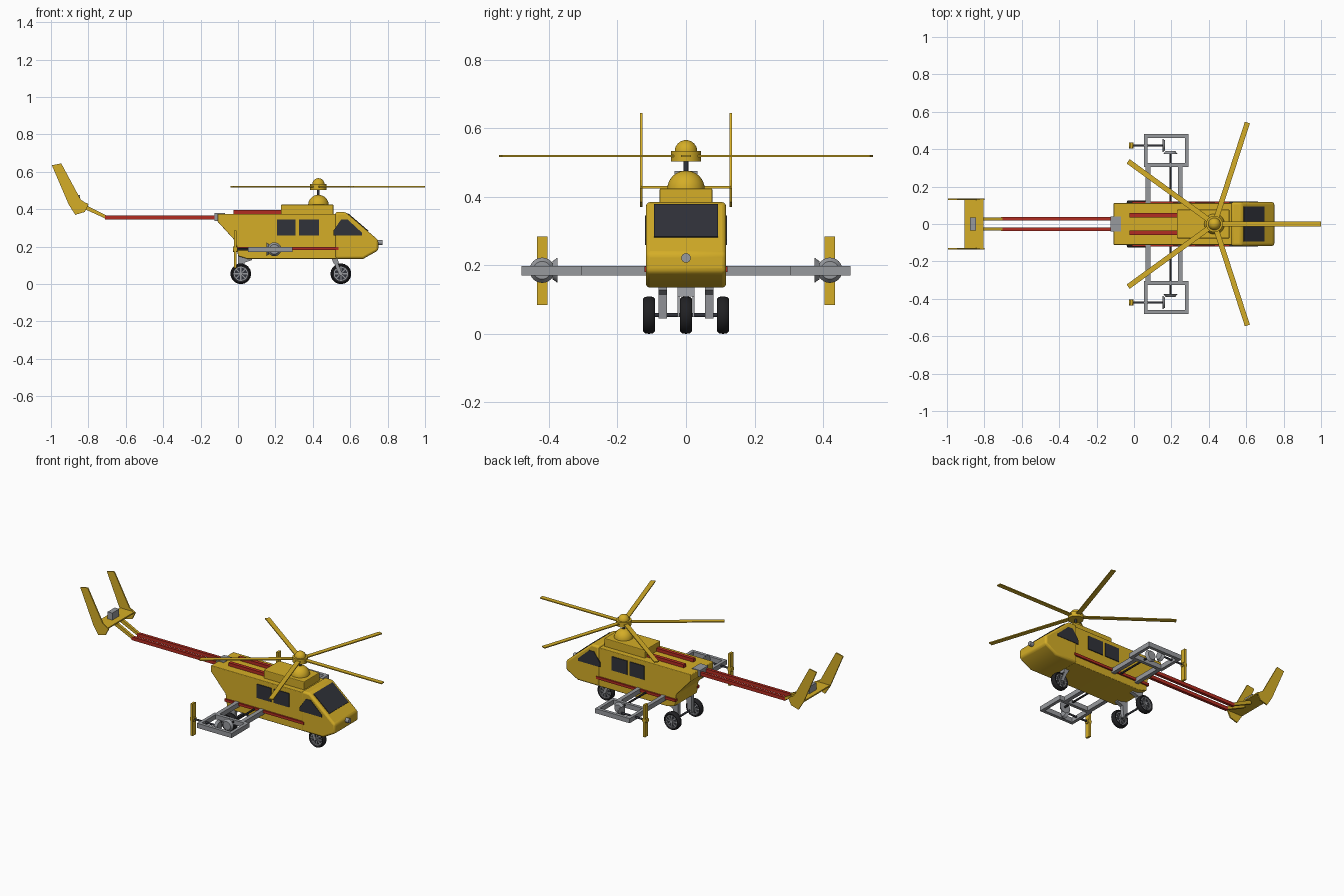
import bpy, bmesh, math
from mathutils import Vector, Matrix

if "Cube" in bpy.data.objects:
    bpy.data.objects.remove(bpy.data.objects["Cube"])


def material(name, rgb):
    m = bpy.data.materials.new(name)
    m.diffuse_color = (*rgb, 1)
    m.use_nodes = True
    m.node_tree.nodes["Principled BSDF"].inputs["Base Color"].default_value = m.diffuse_color
    return m


YELLOW = material("yellow", (0.66, 0.42, 0.02))
RED = material("red", (0.45, 0.025, 0.015))
GREY = material("grey", (0.31, 0.32, 0.34))
DARK = material("dark", (0.03, 0.032, 0.042))
BLACK = material("black", (0.015, 0.015, 0.017))


def finish(name, bm, mat, bevel=0, smooth=False, segments=2):
    bmesh.ops.recalc_face_normals(bm, faces=bm.faces[:])
    me = bpy.data.meshes.new(name)
    bm.to_mesh(me)
    bm.free()
    me.materials.append(mat)
    ob = bpy.data.objects.new(name, me)
    bpy.context.collection.objects.link(ob)
    if bevel:
        mod = ob.modifiers.new("bevel", 'BEVEL')
        mod.width, mod.segments, mod.limit_method = bevel, segments, 'ANGLE'
    if smooth:
        bpy.ops.object.select_all(action='DESELECT')
        ob.select_set(True)
        bpy.context.view_layer.objects.active = ob
        bpy.ops.object.shade_smooth_by_angle(angle=math.radians(35))
    return ob


def box(name, mat, x, y, z, bevel=0):
    """Box from (min, max) pairs."""
    bm = bmesh.new()
    bmesh.ops.create_cube(bm, size=1)
    for v in bm.verts:
        v.co = [(a + b) / 2 + c * abs(b - a) for (a, b), c in zip((x, y, z), v.co)]
    return finish(name, bm, mat, bevel)


def prism(name, mat, profile, y0, y1, bevel=0):
    """Side profile of (x, z) points, extruded from y0 to y1."""
    bm = bmesh.new()
    f = bm.faces.new([bm.verts.new((x, y0, z)) for x, z in profile])
    ext = bmesh.ops.extrude_face_region(bm, geom=[f])["geom"]
    for v in ext:
        if isinstance(v, bmesh.types.BMVert):
            v.co.y = y1
    return finish(name, bm, mat, bevel, bevel > 0, 3)


def rod(name, mat, a, b, r, r2=None, sides=16):
    """Cylinder or cone between two points."""
    a, b = Vector(a), Vector(b)
    d = b - a
    bm = bmesh.new()
    bmesh.ops.create_cone(bm, cap_ends=True, segments=sides, radius1=r,
                          radius2=r if r2 is None else r2, depth=d.length)
    bm.transform(Matrix.Translation((a + b) / 2) @ d.to_track_quat('Z', 'Y').to_matrix().to_4x4())
    return finish(name, bm, mat, 0, sides > 8)


def lathe(name, mat, profile, centre, axis='Z', closed=False, sides=32):
    """Revolve (radius, height) points about an axis through centre."""
    bm = bmesh.new()
    vs = [bm.verts.new((r, 0, h)) for r, h in profile]
    es = [bm.edges.new(p) for p in zip(vs, vs[1:])]
    if closed:
        es.append(bm.edges.new((vs[-1], vs[0])))
    bmesh.ops.spin(bm, geom=vs + es, cent=(0, 0, 0), axis=(0, 0, 1), angle=math.tau,
                   steps=sides, use_duplicate=False)
    bmesh.ops.remove_doubles(bm, verts=bm.verts[:], dist=1e-5)
    rot = Matrix.Rotation(math.pi / 2, 4, 'X') if axis == 'Y' else Matrix()
    bm.transform(Matrix.Translation(centre) @ rot)
    return finish(name, bm, mat, 0, True)


def dome(r, z, n=8):
    return [(r * math.cos(i * math.pi / 2 / n), z + r * math.sin(i * math.pi / 2 / n))
            for i in range(n + 1)]


# Fuselage
prism("cabin", YELLOW, [(-0.11, 0.375), (-0.11, 0.335), (-0.01, 0.225), (0, 0.15),
                        (0.05, 0.135), (0.53, 0.135), (0.53, 0.375)], -0.111, 0.111, 0.004)
prism("nose", YELLOW, [(0.52, 0.135), (0.67, 0.135), (0.75, 0.18), (0.75, 0.235),
                       (0.575, 0.385), (0.52, 0.385)], -0.117, 0.117, 0.012)
prism("windscreen", DARK, [(0.585, 0.372), (0.588, 0.379), (0.698, 0.285), (0.694, 0.279)],
      -0.094, 0.094)
rod("nose_sensor", GREY, (0.74, 0, 0.222), (0.772, 0, 0.222), 0.014)
box("engine_housing", YELLOW, (0.23, 0.51), (-0.077, 0.077), (0.37, 0.425), 0.004)

# Main rotor
RX = 0.43
lathe("rotor_base", YELLOW, dome(0.055, 0.422), (RX, 0, 0))
rod("rotor_mast", DARK, (RX, 0, 0.46), (RX, 0, 0.515), 0.007)
rod("rotor_hub", YELLOW, (RX, 0, 0.503), (RX, 0, 0.534), 0.044, sides=32)
lathe("rotor_cap", YELLOW, dome(0.033, 0.533), (RX, 0, 0))
for i in range(5):
    blade = box("rotor_blade", YELLOW, (0.03, 0.57), (-0.014, 0.014), (-0.003, 0.003))
    blade.location = (RX, 0, 0.52)
    blade.rotation_euler.z = i * math.tau / 5

# Tail
box("boom_bracket", GREY, (-0.125, -0.07), (-0.04, 0.04), (0.338, 0.379))
prism("stabiliser", YELLOW, [(-0.905, 0.424), (-0.905, 0.432), (-0.805, 0.432), (-0.805, 0.424)],
      -0.13, 0.13)
box("tail_motor", GREY, (-0.876, -0.844), (-0.034, 0.034), (0.43, 0.476))

FIN = [(-0.995, 0.635), (-0.945, 0.645), (-0.84, 0.45), (-0.8, 0.425),
       (-0.82, 0.385), (-0.87, 0.37), (-0.905, 0.425)]


def wheel(x, y):
    w = 0.018
    lathe("tyre", BLACK, [(0.038, -w * .8), (0.047, -w), (0.053, -w * .65), (0.055, 0),
                          (0.053, w * .65), (0.047, w), (0.038, w * .8)],
          (x, y, 0.055), 'Y', True)
    lathe("rim", GREY, [(0.033, -w * .8), (0.039, -w * .8), (0.039, w * .8), (0.033, w * .8)],
          (x, y, 0.055), 'Y', True)
    rod("wheel_web", DARK, (x, y - 0.007, 0.055), (x, y + 0.007, 0.055), 0.034, sides=24)
    rod("wheel_hub", GREY, (x, y - w, 0.055), (x, y + w, 0.055), 0.011)
    for i in range(4):
        sp = box("wheel_spoke", GREY, (-0.035, 0.035), (-0.013, 0.013), (-0.003, 0.003))
        sp.location = (x, y, 0.055)
        sp.rotation_euler.y = i * math.pi / 4


for s in (-1, 1):
    # Side windows
    y0, y1 = s * 0.108, s * 0.116
    for x0, x1 in ((0.208, 0.308), (0.325, 0.433)):
        box("cabin_window", DARK, (x0, x1), (y0, y1), (0.26, 0.346))
    prism("cockpit_window", DARK, [(0.51, 0.26), (0.51, 0.285), (0.552, 0.346), (0.585, 0.346),
                                   (0.662, 0.275), (0.662, 0.26)], s * 0.113, s * 0.12)
    # Red rails on roof and flanks
    box("roof_rail", RED, (-0.025, 0.23), (s * 0.036, s * 0.058), (0.37, 0.395))
    box("side_rail", RED, (-0.01, 0.538), (s * 0.1, s * 0.121), (0.181, 0.197))
    # Tail booms and fins
    box("tail_boom", RED, (-0.71, -0.11), (s * 0.019, s * 0.037), (0.345, 0.366))
    prism("boom_riser", YELLOW, [(-0.7, 0.346), (-0.7, 0.365), (-0.83, 0.43), (-0.84, 0.41)],
          s * 0.02, s * 0.036)
    prism("tail_fin", YELLOW, FIN, s * 0.127, s * 0.135)
    # Outrigger frames
    z = (0.17, 0.199)
    for x0 in (0.062, 0.234):
        box("outrigger_arm", GREY, (x0, x0 + 0.025), (s * 0.1, s * 0.315), z)
    for x0 in (0.053, 0.272):
        box("frame_end", GREY, (x0, x0 + 0.02), (s * 0.305, s * 0.48), z)
    for yy in (0.305, 0.46):
        box("frame_side", GREY, (0.053, 0.292), (s * yy, s * (yy + 0.02)), z)
    # Bevel gear drive
    zc, yp = 0.186, s * 0.42
    rod("cross_shaft", BLACK, (0.195, s * 0.1, zc), (0.195, s * 0.385, zc), 0.006)
    rod("drive_gear", GREY, (0.195, s * 0.375, zc), (0.195, s * 0.39, zc), 0.037, 0.026, 24)
    rod("driven_gear", GREY, (0.152, yp, zc), (0.167, yp, zc), 0.037, 0.026, 24)
    rod("propeller_shaft", DARK, (-0.025, yp, zc), (0.155, yp, zc), 0.006)
    # Pusher propeller
    rod("propeller_hub", YELLOW, (-0.028, yp, zc), (-0.002, yp, zc), 0.015)
    box("propeller_blade", YELLOW, (-0.022, -0.008), (yp - 0.015, yp + 0.015), (0.085, 0.285))
    # Rear landing gear
    wheel(0.015, s * 0.108)
    prism("rear_leg", GREY, [(0.0, 0.045), (0.028, 0.045), (0.036, 0.115), (0.075, 0.128),
                             (0.075, 0.15), (0.0, 0.155)], s * 0.056, s * 0.08)

rod("rear_axle", DARK, (0.015, -0.11, 0.055), (0.015, 0.11, 0.055), 0.006)

# Front landing gear
wheel(0.55, 0)
for s in (-1, 1):
    prism("front_fork", GREY, [(0.54, 0.05), (0.56, 0.05), (0.535, 0.11), (0.515, 0.11)],
          s * 0.019, s * 0.025)
prism("front_leg", GREY, [(0.512, 0.11), (0.54, 0.11), (0.53, 0.14), (0.498, 0.14)],
      -0.025, 0.025)
